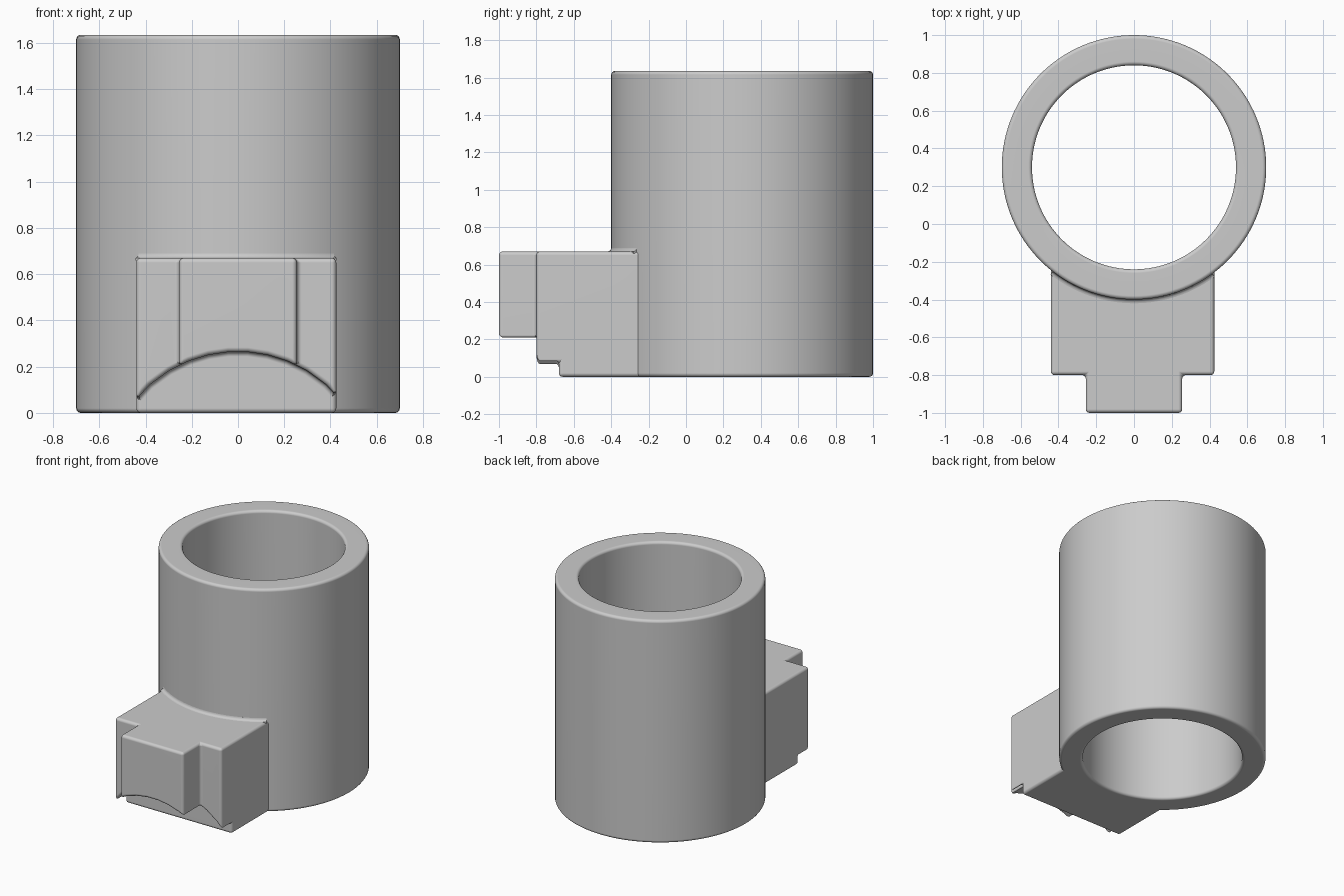
import bpy, bmesh
from math import sin, cos, asin, pi, sqrt, tau
from mathutils import Vector

cube = bpy.data.objects.get("Cube")
if cube:
    bpy.data.objects.remove(cube, do_unlink=True)

AXIS_Y = 0.30                  # tube axis position
R_OUT, R_IN, TALL = 0.70, 0.54, 1.635
LEFT, RIGHT = -0.44, 0.425     # block sides in x
BLOCK_TOP, ROUND = 0.67, 0.02

grey = bpy.data.materials.new("plain grey")
grey.use_nodes = True
grey.diffuse_color = (0.6, 0.6, 0.6, 1)
grey.node_tree.nodes["Principled BSDF"].inputs["Base Color"].default_value = (0.6, 0.6, 0.6, 1)


def make_object(name, bm):
    bmesh.ops.recalc_face_normals(bm, faces=bm.faces)
    mesh = bpy.data.meshes.new(name)
    bm.to_mesh(mesh)
    bm.free()
    mesh.materials.append(grey)
    obj = bpy.data.objects.new(name, mesh)
    bpy.context.collection.objects.link(obj)
    return obj


def prism(name, points, direction):
    """Extrude a closed outline along a direction."""
    bm = bmesh.new()
    face = bm.faces.new([bm.verts.new(p) for p in points])
    new = bmesh.ops.extrude_face_region(bm, geom=[face])["geom"]
    bmesh.ops.translate(bm, vec=direction, verts=[v for v in new if isinstance(v, bmesh.types.BMVert)])
    return make_object(name, bm)


def lathe(name, profile, start, sweep, steps):
    """Sweep a closed (radius, z) profile around the tube axis."""
    bm = bmesh.new()
    closed = sweep >= tau
    rings = []
    for i in range(steps if closed else steps + 1):
        a = start + sweep * i / steps
        rings.append([bm.verts.new((r * cos(a), AXIS_Y + r * sin(a), z)) for r, z in profile])
    n = len(profile)
    for i in range(steps):
        a, b = rings[i], rings[(i + 1) % len(rings)]
        for j in range(n):
            k = (j + 1) % n
            bm.faces.new((a[j], a[k], b[k], b[j]))
    if not closed:
        bm.faces.new(rings[0])
        bm.faces.new(rings[-1])
    return make_object(name, bm)


def finish(obj, rounded=True):
    """Round the edges, apply the modifiers and shade smooth."""
    bpy.ops.object.select_all(action="DESELECT")
    obj.select_set(True)
    bpy.context.view_layer.objects.active = obj
    if rounded:
        bevel = obj.modifiers.new("rounded edges", "BEVEL")
        bevel.width, bevel.segments = ROUND, 4
        bevel.limit_method, bevel.angle_limit = "ANGLE", pi / 5
        bevel.use_clamp_overlap = False
    for mod in list(obj.modifiers):
        bpy.ops.object.modifier_apply(modifier=mod.name)
    bpy.ops.object.shade_smooth_by_angle(angle=pi / 5)
    obj.modifiers.new("flat face normals", "WEIGHTED_NORMAL").keep_sharp = True


# Hollow tube
finish(lathe("tube", [(R_IN, 0), (R_OUT, 0), (R_OUT, TALL), (R_IN, TALL)], 0, tau, 128))

# Mounting block with a tongue; its back follows the tube wall
back_r = R_OUT - 2 * ROUND
outline = [(LEFT, -0.8), (-0.255, -0.8), (-0.255, -1), (0.255, -1), (0.255, -0.8), (RIGHT, -0.8)]
for i in range(13):
    x = RIGHT + (LEFT - RIGHT) * i / 12
    outline.append((x, AXIS_Y - sqrt(back_r ** 2 - x * x)))
block = prism("mounting_block", [(x, y, 0) for x, y in outline], Vector((0, 0, BLOCK_TOP)))

# Arched recess under the front of the block
arch_r, arch_z, half, steps = 0.58, -0.315, 0.4675, 11
arch = [(-half, -1.2, -0.2)]
for i in range(steps + 1):
    x = -half + 2 * half * i / steps
    arch.append((x, -1.2, arch_z + sqrt(arch_r ** 2 - x * x)))
arch.append((half, -1.2, -0.2))
cutter = prism("arch_cutter", arch, Vector((0, 0.52, 0)))
cutter.hide_render = True
cut = block.modifiers.new("arch", "BOOLEAN")
cut.operation, cut.object, cut.solver = "DIFFERENCE", cutter, "EXACT"
finish(block)
bpy.data.objects.remove(cutter, do_unlink=True)

# Fillet where the block top meets the tube
fillet = [(R_OUT - 0.01, BLOCK_TOP - 0.01), (R_OUT - 0.01, BLOCK_TOP + ROUND)]
for i in range(5):
    a = pi + pi / 2 * i / 4
    fillet.append((R_OUT + ROUND + ROUND * cos(a), BLOCK_TOP + ROUND + ROUND * sin(a)))
fillet.append((R_OUT + ROUND, BLOCK_TOP - 0.01))
a0 = -pi / 2 + asin((LEFT + 0.01) / R_OUT)
a1 = -pi / 2 + asin((RIGHT - 0.01) / R_OUT)
finish(lathe("block_fillet", fillet, a0, a1 - a0, 28), rounded=False)
